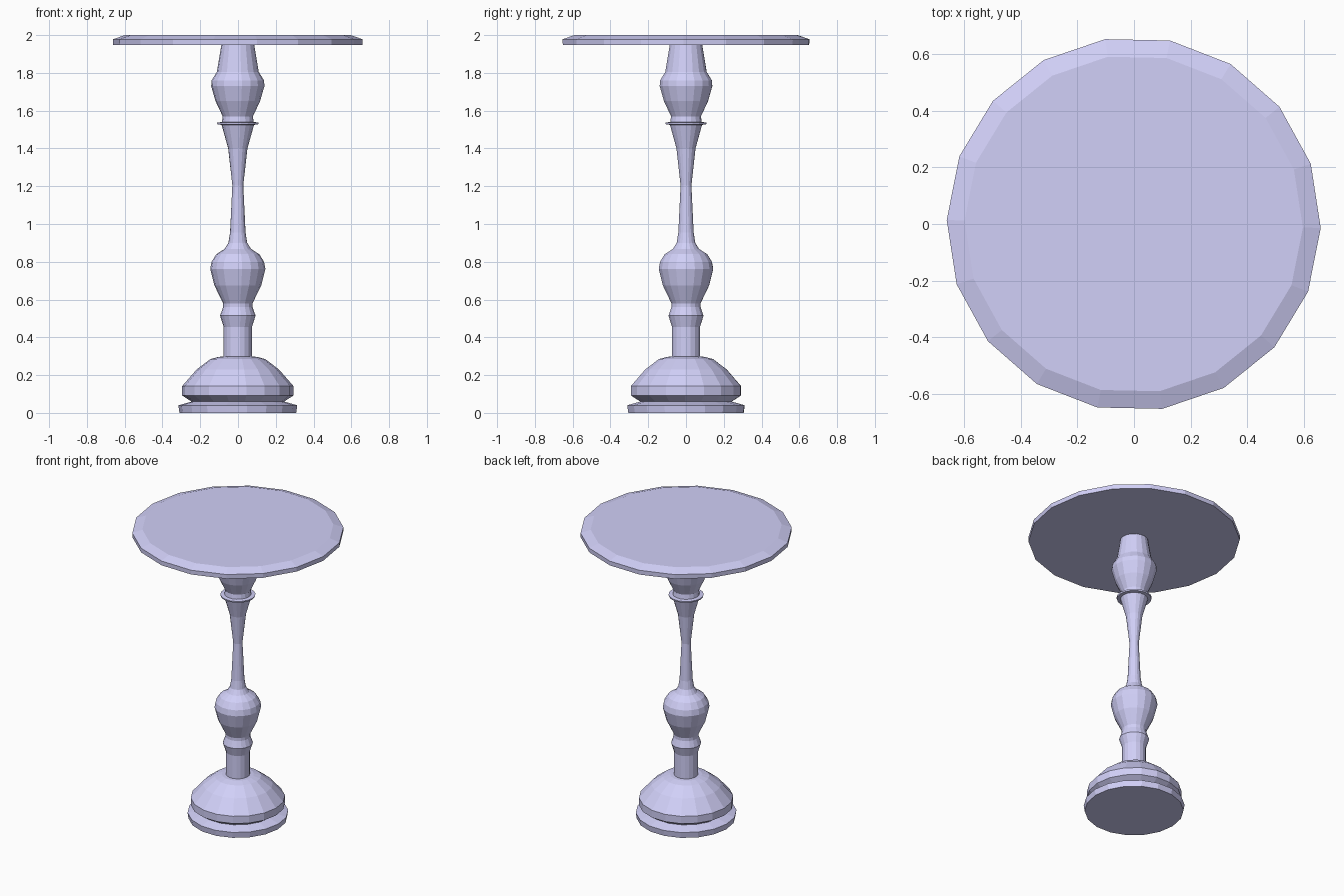
import bpy, bmesh, math

if "Cube" in bpy.data.objects:
    bpy.data.objects.remove(bpy.data.objects["Cube"])

SIDES = 18
TURN = math.radians(-1.2)
CENTRE_X = -0.001

# Periwinkle paint shared by all parts
paint = bpy.data.materials.new("periwinkle")
paint.diffuse_color = (0.64, 0.63, 0.94, 1.0)
paint.use_nodes = True
paint.node_tree.nodes["Principled BSDF"].inputs["Base Color"].default_value = paint.diffuse_color


def lathe(name, profile):
    """Spin (radius, height) points into a flat-faceted closed solid."""
    bm = bmesh.new()
    rings = []
    for r, z in profile:
        ring = []
        for i in range(SIDES):
            a = TURN + math.tau * i / SIDES
            ring.append(bm.verts.new((CENTRE_X + r * math.cos(a), r * math.sin(a), z)))
        rings.append(ring)
    for low, high in zip(rings, rings[1:]):
        for i in range(SIDES):
            j = (i + 1) % SIDES
            bm.faces.new((low[i], low[j], high[j], high[i]))
    bm.faces.new(rings[0][::-1])
    bm.faces.new(rings[-1])
    mesh = bpy.data.meshes.new(name)
    bm.to_mesh(mesh)
    bm.free()
    mesh.materials.append(paint)
    obj = bpy.data.objects.new(name, mesh)
    bpy.context.collection.objects.link(obj)
    return obj


# Stepped foot with a groove and a domed upper body
lathe("base", [
    (0.309, 0.0), (0.315, 0.04), (0.245, 0.06), (0.295, 0.092),
    (0.295, 0.142), (0.218, 0.23), (0.145, 0.285), (0.10, 0.297), (0.074, 0.298),
])

# Turned column: collar, lower bulb, slim waist, ring, upper bulb, neck
lathe("column", [
    (0.075, 0.297), (0.075, 0.455), (0.094, 0.515), (0.078, 0.56),
    (0.078, 0.58), (0.124, 0.675), (0.146, 0.762), (0.139, 0.80),
    (0.114, 0.84), (0.070, 0.868), (0.050, 0.90), (0.041, 0.955),
    (0.029, 1.205), (0.051, 1.40), (0.086, 1.525), (0.108, 1.527),
    (0.110, 1.537), (0.084, 1.540), (0.080, 1.57), (0.118, 1.65),
    (0.141, 1.73), (0.139, 1.76), (0.111, 1.805), (0.087, 1.948),
])

# Round top with a bevelled rim
lathe("table_top", [(0.660, 1.948), (0.661, 1.978), (0.598, 2.0)])
